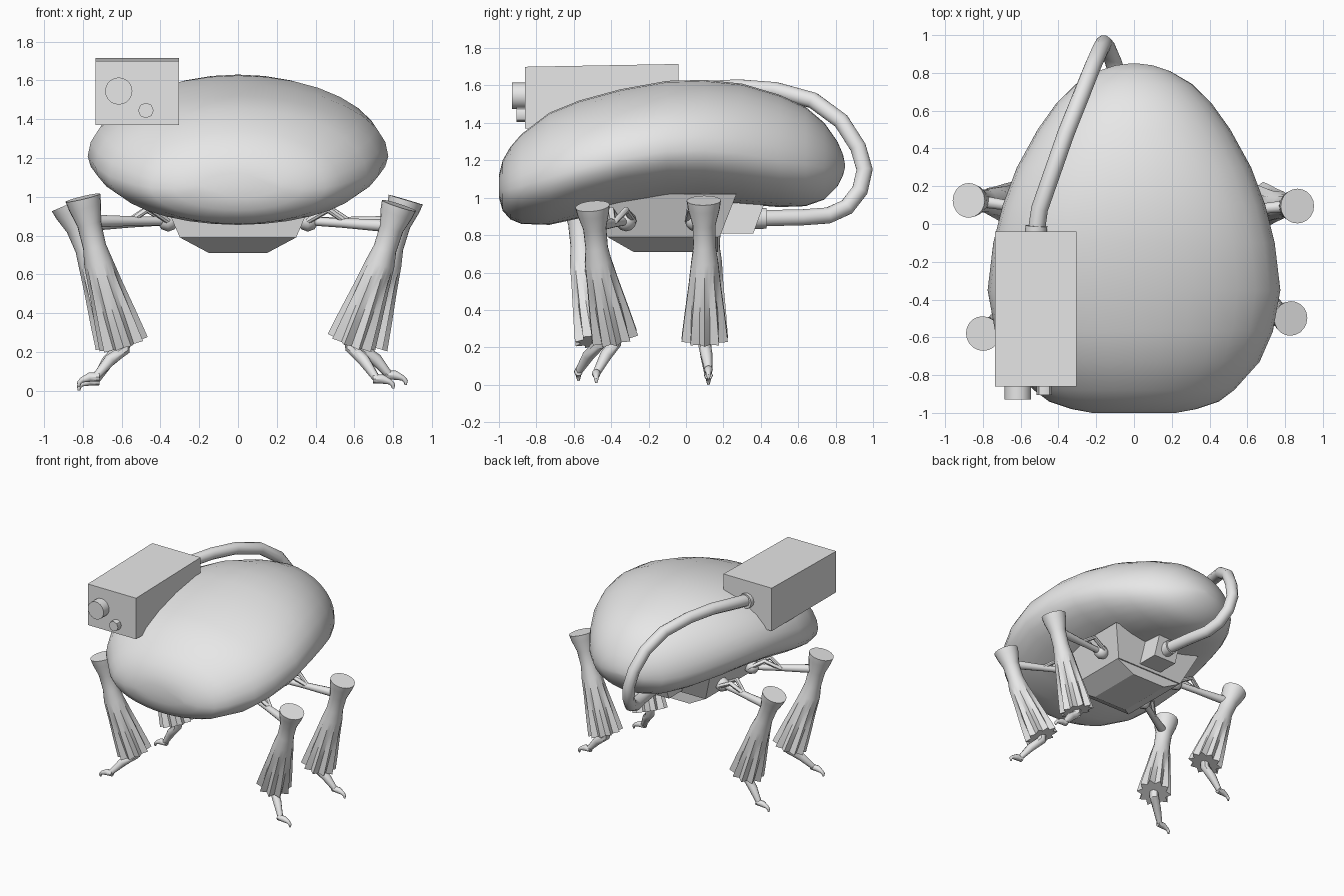
import bpy
import bmesh
import math
from mathutils import Vector

default_cube = bpy.data.objects.get("Cube")
if default_cube:
    bpy.data.objects.remove(default_cube, do_unlink=True)

grey = bpy.data.materials.new("plain grey")
grey.use_nodes = True
grey.diffuse_color = (0.8, 0.8, 0.8, 1)
grey.node_tree.nodes["Principled BSDF"].inputs["Base Color"].default_value = (0.8, 0.8, 0.8, 1)


def loft(name, rings, smooth_angle=None):
    """Skin a list of equally sized rings and cap both ends."""
    bm = bmesh.new()
    loops = [[bm.verts.new(point) for point in ring] for ring in rings]
    count = len(loops[0])
    for lower, upper in zip(loops, loops[1:]):
        for i in range(count):
            j = (i + 1) % count
            bm.faces.new((lower[i], lower[j], upper[j], upper[i]))
    bm.faces.new(loops[0])
    bm.faces.new(loops[-1])
    bmesh.ops.recalc_face_normals(bm, faces=bm.faces)
    mesh = bpy.data.meshes.new(name)
    bm.to_mesh(mesh)
    bm.free()
    mesh.materials.append(grey)
    obj = bpy.data.objects.new(name, mesh)
    bpy.context.collection.objects.link(obj)
    if smooth_angle:
        bpy.ops.object.select_all(action='DESELECT')
        obj.select_set(True)
        bpy.context.view_layer.objects.active = obj
        bpy.ops.object.shade_smooth_by_angle(angle=math.radians(smooth_angle))
    return obj


def tube(name, path, radii, sides=12, side_axis=(1, 0, 0), pleats=None):
    """Sweep a round section along a path; pleats pull in every other corner."""
    path = [Vector(p) for p in path]
    last = len(path) - 1
    rings = []
    for k, centre in enumerate(path):
        tangent = (path[min(k + 1, last)] - path[max(k - 1, 0)]).normalized()
        v = tangent.cross(Vector(side_axis)).normalized()
        u = v.cross(tangent)
        ring = []
        for i in range(sides):
            a = math.tau * i / sides
            r = radii[k]
            if pleats and i % 2:
                r *= 1 - pleats[k]
            ring.append(centre + r * (math.cos(a) * u + math.sin(a) * v))
        rings.append(ring)
    return loft(name, rings, 45)


def rect(z, half_x, front, back):
    return [(-half_x, front, z), (half_x, front, z), (half_x, back, z), (-half_x, back, z)]


# Egg-shaped shell: y, half width, top, bottom
stations = [
    (-1.0, .22, 1.12, 1.0), (-.98, .33, 1.2, .93), (-.94, .45, 1.27, .885),
    (-.88, .53, 1.34, .86), (-.73, .665, 1.455, .855), (-.57, .735, 1.52, .89),
    (-.35, .775, 1.58, .94), (-.1, .745, 1.625, .975), (.1, .695, 1.63, .98),
    (.3, .62, 1.61, .965), (.5, .51, 1.55, .95), (.64, .41, 1.485, .955),
    (.74, .31, 1.4, .99), (.81, .19, 1.3, 1.06), (.84, .1, 1.23, 1.12),
    (.85, .02, 1.18, 1.16)]
shell = []
for y, width, top, bottom in stations:
    middle = bottom + .42 * (top - bottom)
    ring = []
    for i in range(32):
        a = math.tau * i / 32
        height = top - middle if math.sin(a) > 0 else middle - bottom
        ring.append((width * math.cos(a), y, middle + height * math.sin(a)))
    shell.append(ring)
loft("egg_body", shell, 60)

# Belly housing, keel and rear socket
loft("belly_housing", [rect(.79, .3, -.42, .18), rect(1.02, .4, -.46, .27)])
loft("belly_keel", [rect(.71, .15, -.28, .17), rect(.79, .3, -.42, .17)])
loft("rear_socket", [rect(.81, .1, .1, .36), rect(1.0, .1, .1, .43)])

# Sensor box with two lenses
left, right, base = -.735, -.305, 1.37
loft("sensor_box", [[(left, y, base), (right, y, base), (right, y, top), (left, y, top)]
                    for y, top in ((-.86, 1.7), (-.04, 1.715))])
tube("large_lens", [(-.615, -.85, 1.545), (-.615, -.93, 1.545)], [.07, .07], 20)
tube("small_lens", [(-.475, -.85, 1.445), (-.475, -.905, 1.445)], [.04, .04], 8)

# Hose looping from the sensor box to the belly
hose_path = [
    (-.52, -.06, 1.56), (-.5, .08, 1.58), (-.43, .28, 1.59), (-.36, .48, 1.575),
    (-.28, .68, 1.52), (-.22, .83, 1.41), (-.18, .92, 1.27), (-.16, .955, 1.15),
    (-.14, .93, 1.04), (-.11, .86, .95), (-.08, .76, .905), (-.04, .62, .895),
    (0, .38, .89)]
tube("hose", hose_path, [.045] * len(hose_path), 10)
tube("hose_box_collar", [(-.52, -.06, 1.56), (-.517, -.01, 1.563)], [.058, .058])
tube("hose_belly_collar", [(0, .34, .89), (-.005, .43, .89)], [.06, .055])


def leg(name, hip, knee, hem, toe, mount):
    """Flared leg with pleated cuff, hooked foot and braced arm to the belly."""
    hip, knee, hem, toe, mount = map(Vector, (hip, knee, hem, toe, mount))
    out = Vector((math.copysign(1, hip.x), 0, 0))
    up = Vector((0, 0, 1))

    # cup, neck and pleated cuff
    path = [hip.lerp(knee, t) for t in (0, .14, .4, .75, 1)]
    path += [knee.lerp(hem, t) for t in (.3, .7, 1)]
    tube(name + "_cuff", path, [.092, .085, .062, .06, .075, .09, .114, .13], 20,
         pleats=[0, 0, 0, 0, .05, .14, .22, .28])

    # shin and hooked foot
    ankle = toe - out * .085 + up * .05
    tube(name + "_shin", [hem + up * .06, hem - up * .03, hem.lerp(ankle, .5), ankle],
         [.035, .034, .032, .02], 8)
    tube(name + "_foot", [ankle - out * .02, ankle + out * .03, toe + up * .035 - out * .015,
                          toe + up * .02, toe], [.022, .024, .014, .012, .006], 8,
         side_axis=(0, 1, 0))

    # arm, brace and ball joint
    socket = hip.lerp(knee, .36)
    elbow = mount.lerp(socket, .4)
    tube(name + "_arm", [mount, elbow, socket], [.022, .024, .034], 10, side_axis=(0, 0, 1))
    tube(name + "_ball", [mount + out * d for d in (-.055, -.035, 0, .035, .055)],
         [.01, .042, .055, .042, .01], 12, side_axis=(0, 0, 1))
    for offset in (-.04, .04):
        shift = Vector((0, offset, 0))
        tube(name + "_brace", [mount + shift, mount.lerp(elbow, .6) + shift + up * .065,
                               elbow + out * .03], [.016, .018, .014], 8, side_axis=(0, 1, 0))


leg("front_left_leg", (.83, -.5, .955), (.735, -.47, .66), (.585, -.38, .25),
    (.8, -.48, .01), (.36, -.32, .875))
leg("front_right_leg", (-.8, -.58, .995), (-.72, -.55, .66), (-.59, -.47, .24),
    (-.82, -.575, .02), (-.36, -.32, .875))
leg("back_left_leg", (.865, .095, .985), (.77, .1, .66), (.645, .1, .24),
    (.865, .12, .03), (.36, .05, .875))
leg("back_right_leg", (-.875, .125, .96), (-.75, .12, .66), (-.61, .1, .25),
    (-.82, .12, 0), (-.36, .05, .875))
